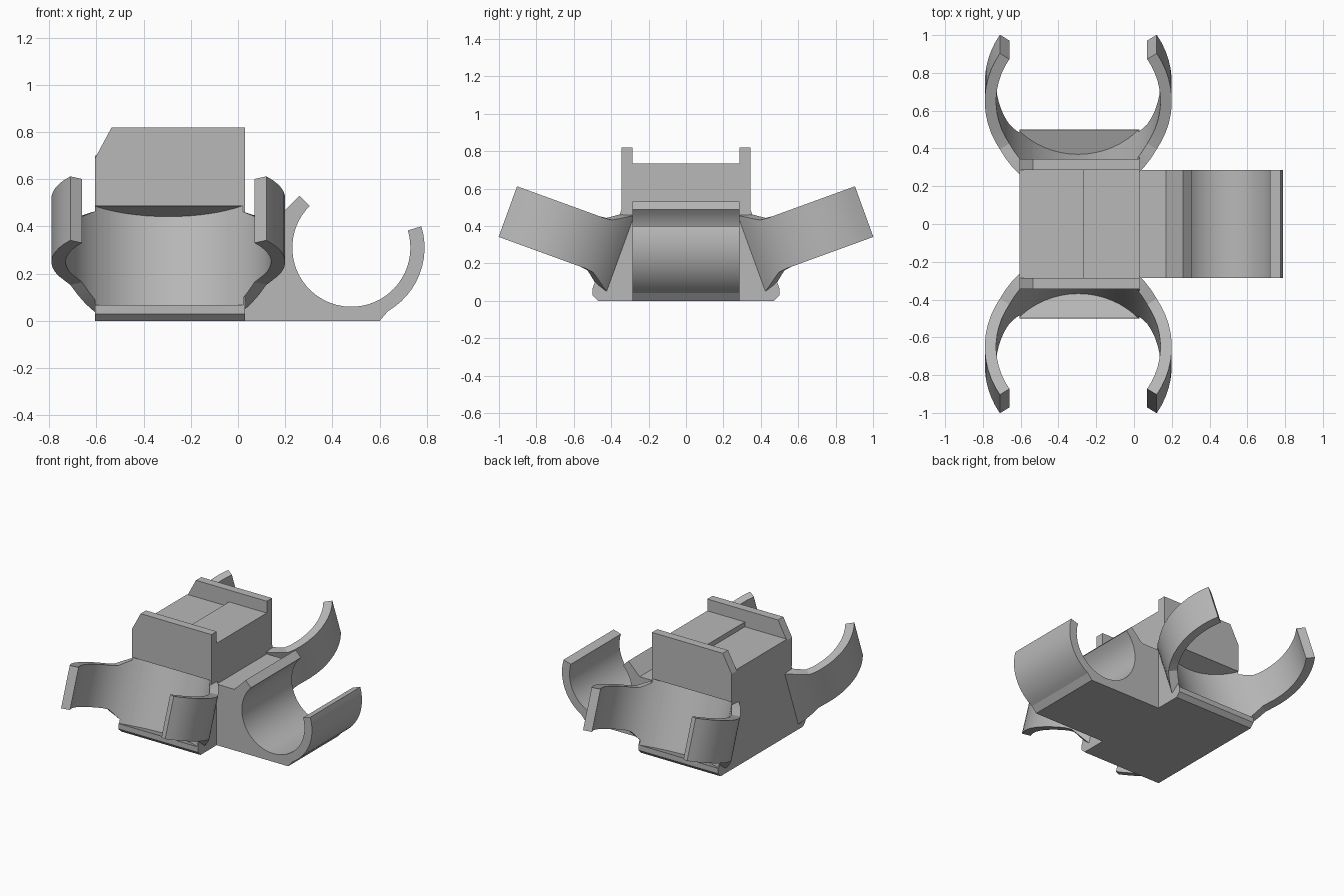
import bpy, bmesh
from math import sin, cos, radians
from mathutils import Matrix, Vector

old = bpy.data.objects.get("Cube")
if old:
    bpy.data.objects.remove(old, do_unlink=True)

grey = bpy.data.materials.new("plain grey")
grey.use_nodes = True
colour = (0.48, 0.48, 0.48, 1)
grey.diffuse_color = colour
grey.node_tree.nodes["Principled BSDF"].inputs["Base Color"].default_value = colour


def finish(name, bm):
    bmesh.ops.recalc_face_normals(bm, faces=bm.faces)
    mesh = bpy.data.meshes.new(name)
    bm.to_mesh(mesh)
    bm.free()
    mesh.materials.append(grey)
    obj = bpy.data.objects.new(name, mesh)
    bpy.context.collection.objects.link(obj)
    return obj


def activate(obj):
    bpy.ops.object.select_all(action='DESELECT')
    obj.select_set(True)
    bpy.context.view_layer.objects.active = obj


def prism(name, points, start, end, axis):
    """Extrude a profile: (y, z) points along x, or (x, z) points along y."""
    bm = bmesh.new()
    place = (lambda p, t: (t, *p)) if axis == 'x' else (lambda p, t: (p[0], t, p[1]))
    face = bm.faces.new([bm.verts.new(place(p, start)) for p in points])
    out = bmesh.ops.extrude_face_region(bm, geom=[face])
    shift = Vector((end - start, 0, 0)) if axis == 'x' else Vector((0, end - start, 0))
    bmesh.ops.translate(bm, vec=shift,
                        verts=[g for g in out["geom"] if isinstance(g, bmesh.types.BMVert)])
    return finish(name, bm)


def arc(cx, cz, r, a, b, n):
    steps = [radians(a + (b - a) * i / n) for i in range(n + 1)]
    return [(cx + r * cos(t), cz + r * sin(t)) for t in steps]


LEFT, RIGHT, HALF, CHEEK = -0.605, 0.03, 0.285, 0.345
MID = -0.295
INNER, OUTER = 0.435, 0.495
BAND, ABOVE, BELOW = 0.288, 0.075, 0.085
# frame of the tilted end clips: origin on the axis at the band's top
tilt = Matrix.Translation((MID, 0.65, 0.52)) @ Matrix.Rotation(radians(20), 4, 'X')

# central body with sloping ends and a chamfered foot
half = [(0.47, 0), (0.5, 0.03), (0.5, 0.065), (CHEEK, 0.487), (HALF, 0.487), (HALF, 0.70)]
body = prism("body", half + [(-y, z) for y, z in reversed(half)], LEFT, RIGHT, 'x')

# round tilted recess cut in each end of the body
for side in (1, -1):
    bm = bmesh.new()
    depth = BAND + ABOVE + BELOW
    bmesh.ops.create_cone(bm, cap_ends=True, segments=60, radius1=INNER, radius2=INNER,
                          depth=depth, matrix=Matrix.Translation((0, 0, ABOVE - depth / 2)))
    bm.transform(Matrix.Diagonal((1, side, 1, 1)) @ tilt)
    cutter = finish("recess_cutter", bm)
    cutter.hide_render = True
    cut = body.modifiers.new("recess", 'BOOLEAN')
    cut.operation, cut.solver, cut.object = 'DIFFERENCE', 'EXACT', cutter
    activate(body)
    bpy.ops.object.modifier_apply(modifier=cut.name)
    bpy.data.objects.remove(cutter, do_unlink=True)

# raised half of the top
prism("top_step", [(-HALF, 0.69), (HALF, 0.69), (HALF, 0.735), (-HALF, 0.735)],
      -0.27, RIGHT, 'x')

# upright cheeks with one clipped corner
for name, side in (("back_cheek", 1), ("front_cheek", -1)):
    prism(name, [(LEFT, 0.487), (RIGHT, 0.487), (RIGHT, 0.82), (-0.535, 0.82), (LEFT, 0.69)],
          side * HALF, side * CHEEK, 'y')

# side clip: web and open round cradle in one profile
cx, cz, inner, outer = 0.48, 0.31, 0.25, 0.31
cradle = [(0, 0), (0.6, 0)] + arc(cx, cz, outer, -60, 17, 12)
cradle += arc(cx, cz, inner, 17, -225, 40)
cradle += [(0.26, 0.53), (0.17, 0.44), (0, 0.44)]
clip = prism("side_clip", cradle, -HALF, HALF, 'y')


# curved arms, widening where they meet the body
def arm(name, sx, sy):
    bm = bmesh.new()
    rings = []
    for i in range(16):
        a = 33 - 6 * i
        flare = min(1, max(0, (-a - 32) / 18))
        top, bottom = ABOVE * flare, -BAND - BELOW * flare
        c, s = cos(radians(a)), sin(radians(a))
        rings.append([bm.verts.new((r * c, r * s, z)) for r, z in
                      ((INNER, bottom), (OUTER, bottom), (OUTER, top), (INNER, top))])
    for p, q in zip(rings, rings[1:]):
        for k in range(4):
            n = (k + 1) % 4
            bm.faces.new((p[k], p[n], q[n], q[k]))
    bm.faces.new(rings[0])
    bm.faces.new(rings[-1])
    bm.transform(Matrix.Diagonal((1, sy, 1, 1)) @ tilt @ Matrix.Diagonal((sx, 1, 1, 1)))
    return finish(name, bm)


smooth = [body, clip]
for end, sy in (("front", -1), ("back", 1)):
    for hand, sx in (("left", 1), ("right", -1)):
        smooth.append(arm(f"{end}_{hand}_arm", sx, sy))

for obj in smooth:
    activate(obj)
    bpy.ops.object.shade_smooth_by_angle(angle=radians(15))
